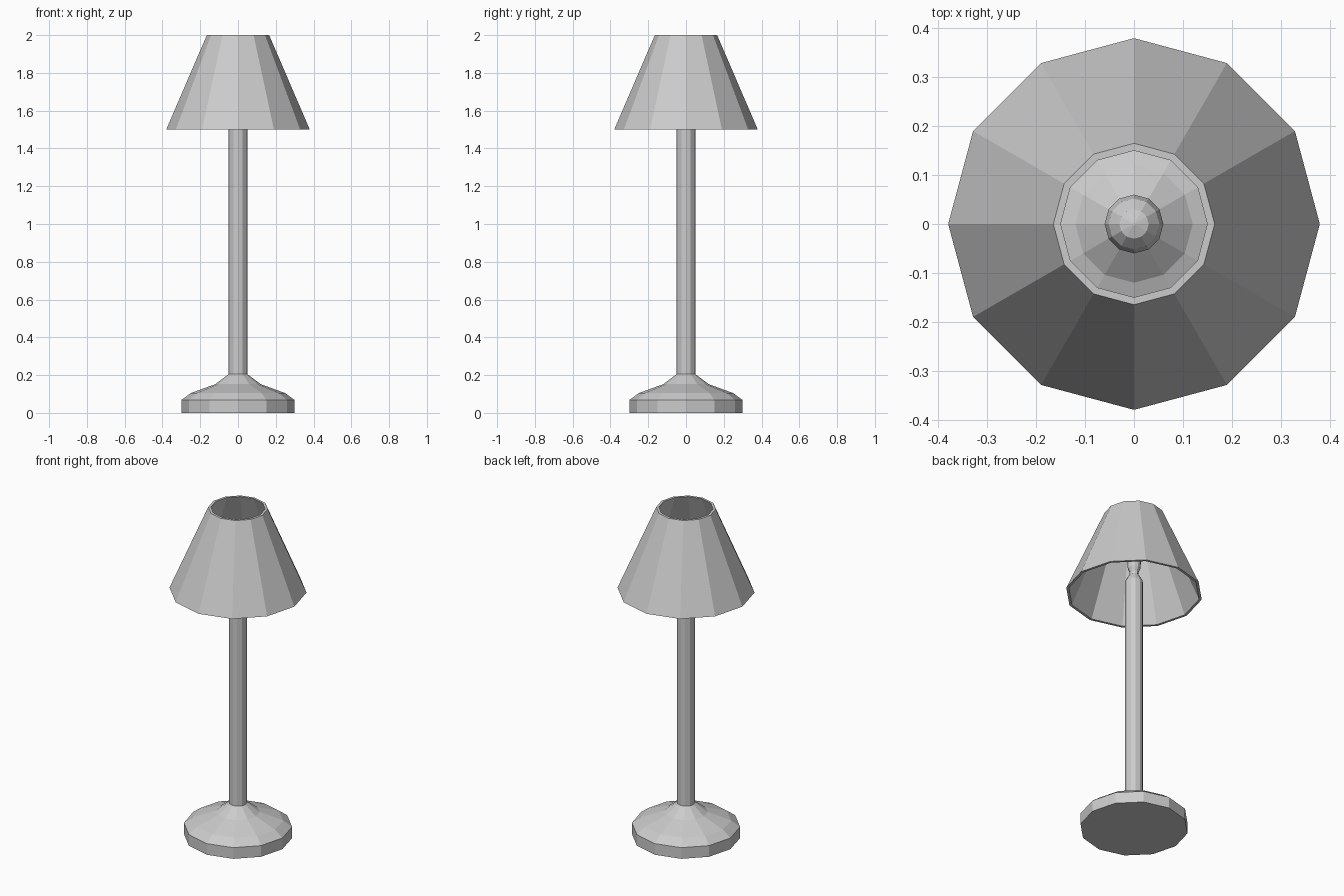
import bpy, bmesh
from math import cos, sin, tau

if "Cube" in bpy.data.objects:
    bpy.data.objects.remove(bpy.data.objects["Cube"])

SIDES = 12


def lathe(name, profile, closed=False):
    """Spin a (radius, z) profile into a flat-faced solid; closed joins last ring to first."""
    bm = bmesh.new()
    rings = [[bm.verts.new((r * cos(tau * i / SIDES), r * sin(tau * i / SIDES), z))
              for i in range(SIDES)] for r, z in profile]
    pairs = list(zip(rings, rings[1:]))
    if closed:
        pairs.append((rings[-1], rings[0]))
    for a, b in pairs:
        for i in range(SIDES):
            j = (i + 1) % SIDES
            bm.faces.new((a[i], a[j], b[j], b[i]))
    if not closed:
        bm.faces.new(rings[0][::-1])
        bm.faces.new(rings[-1])
    bmesh.ops.recalc_face_normals(bm, faces=bm.faces)
    mesh = bpy.data.meshes.new(name)
    bm.to_mesh(mesh)
    bm.free()
    obj = bpy.data.objects.new(name, mesh)
    bpy.context.collection.objects.link(obj)
    return obj


# Stepped foot
lathe("base", [(0.30, 0), (0.30, 0.068), (0.25, 0.105), (0.12, 0.152), (0.05, 0.205)])

# Pole with chamfered top
lathe("pole", [(0.05, 0.20), (0.05, 1.575), (0.028, 1.615)])

# Bulb with narrow neck
lathe("bulb", [(0.024, 1.61), (0.024, 1.635), (0.035, 1.66), (0.04, 1.71), (0.058, 1.77),
               (0.06, 1.80), (0.052, 1.835), (0.03, 1.86), (0.003, 1.868)])

# Hollow shade, open at both ends
lathe("shade", [(0.38, 1.50), (0.165, 2.0), (0.15, 2.0), (0.365, 1.50)], closed=True)
